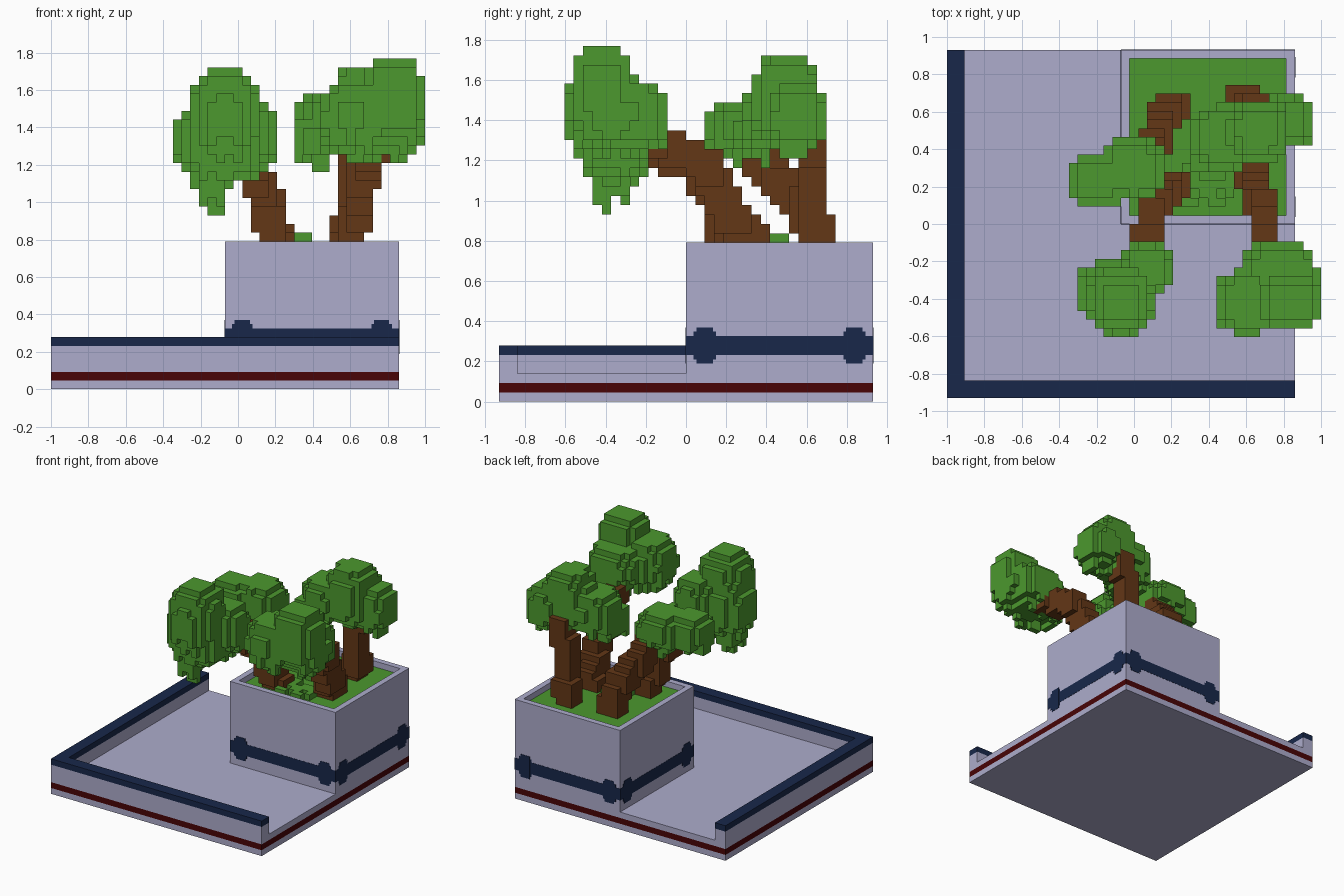
import bpy, bmesh, math, random
from mathutils import Vector, Matrix

random.seed(4)
V = 2 / 43                       # size of one block
X0, Y0 = -1.0, -20 * V           # grid origin

if "Cube" in bpy.data.objects:
    bpy.data.objects.remove(bpy.data.objects["Cube"])


def material(name, rgb):
    lin = [((c / 255 + 0.055) / 1.055) ** 2.4 for c in rgb] + [1]
    m = bpy.data.materials.new(name)
    m.use_nodes = True
    m.diffuse_color = lin
    bsdf = m.node_tree.nodes["Principled BSDF"]
    bsdf.inputs["Base Color"].default_value = lin
    bsdf.inputs["Roughness"].default_value = 0.9
    return m


STONE = material("pale stone", (173, 172, 204))
BLUE = material("navy trim", (24, 39, 74))
RED = material("dark red stripe", (72, 2, 6))
LEAF = material("leaf green", (76, 152, 46))
BARK = material("bark brown", (99, 55, 22))


def finish(name, bm, *mats):
    me = bpy.data.meshes.new(name)
    bm.normal_update()
    bm.to_mesh(me)
    bm.free()
    for m in mats:
        me.materials.append(m)
    bpy.context.collection.objects.link(bpy.data.objects.new(name, me))


def prism(outline, z0, z1):
    """Extrude a flat outline (block units) from z0 to z1."""
    bm = bmesh.new()
    f = bm.faces.new([bm.verts.new((X0 + x * V, Y0 + y * V, z0 * V)) for x, y in outline])
    top = bmesh.ops.extrude_face_region(bm, geom=[f])["geom"]
    bmesh.ops.translate(bm, vec=(0, 0, (z1 - z0) * V),
                        verts=[g for g in top if isinstance(g, bmesh.types.BMVert)])
    bmesh.ops.recalc_face_normals(bm, faces=bm.faces)
    return bm


def square(a, b):
    return [(a, a), (b, a), (b, b), (a, b)]


# --- Base slab with a painted stripe around its sides
bm = prism(square(0, 40), 0, 3)
for k in (1, 2):
    bmesh.ops.bisect_plane(bm, geom=bm.verts[:] + bm.edges[:] + bm.faces[:],
                           plane_co=(0, 0, k * V), plane_no=(0, 0, 1))
for f in bm.faces:
    f.material_index = int(abs(f.calc_center_median().z - 1.5 * V) < 0.1 * V)
finish("base_slab", bm, STONE, RED)

# --- L-shaped low wall and its trim cap
corner = [(0, 0), (40, 0), (40, 2), (2, 2), (2, 40), (0, 40)]
finish("low_wall", prism(corner, 3, 5), STONE)
finish("wall_cap", prism(corner, 5, 6), BLUE)

# --- Planter box, hollowed from the top, soil face in green
bm = prism(square(20, 40), 3, 17)
top = max(bm.faces, key=lambda f: f.calc_center_median().z)
bmesh.ops.inset_region(bm, faces=[top], thickness=V, use_even_offset=True)
soil = bmesh.ops.extrude_discrete_faces(bm, faces=[top])["faces"][0]
bmesh.ops.translate(bm, vec=(0, 0, -V), verts=soil.verts[:])
soil.material_index = 1
finish("planter_box", bm, STONE, LEAF)

# --- Trim band with a notched knob near each corner, on all four planter faces
centre = Vector((X0 + 30 * V, Y0 + 30 * V, 6 * V))
for i, side in enumerate(("front", "left", "back", "right")):
    bm = bmesh.new()
    plates = [(0, 20 * V, 2 * V, 0.003)]
    for s in (-8, 8):
        plates += [(s * V, 0.11, 0.14, 0.004), (s * V, 0.082, 0.18, 0.005)]
    for x, width, height, depth in plates:
        bmesh.ops.create_cube(bm, size=1, matrix=Matrix.Translation((x, -10 * V, 0))
                              @ Matrix.Diagonal((width, depth, height, 1)))
    bm.transform(Matrix.Translation(centre) @ Matrix.Rotation(i * math.pi / 2, 4, 'Z'))
    finish("planter_band_" + side, bm, BLUE)


# --- Block helpers
def cell(x, y, z):
    return math.floor((x - X0) / V), math.floor((y - Y0) / V), math.floor(z / V)


def blocks(name, cells, mat):
    """Mesh only the exposed sides of a set of blocks."""
    bm = bmesh.new()
    verts = {}

    def vert(c):
        if c not in verts:
            verts[c] = bm.verts.new((X0 + c[0] * V, Y0 + c[1] * V, c[2] * V))
        return verts[c]

    for c in sorted(cells):
        for axis in range(3):
            for d in (0, 1):
                n = list(c)
                n[axis] += 2 * d - 1
                if tuple(n) in cells:
                    continue
                quad = []
                for u, w in square(0, 1):
                    q = list(c)
                    q[axis] += d
                    q[(axis + 1) % 3] += u
                    q[(axis + 2) % 3] += w
                    quad.append(vert(tuple(q)))
                bm.faces.new(quad if d else quad[::-1])
    finish(name, bm, mat)


def canopy(lobes):
    """Union of boxy rounded lobes (x, y, z, radius, half height) with ragged tips below."""
    out = set()
    for x, y, z, r, h in lobes:
        lo, hi = cell(x - r, y - r, z - h), cell(x + r, y + r, z + h)
        for i in range(lo[0], hi[0] + 1):
            for j in range(lo[1], hi[1] + 1):
                for k in range(lo[2], hi[2] + 1):
                    d = (abs((X0 + (i + .5) * V - x) / r) ** 2.8
                         + abs((Y0 + (j + .5) * V - y) / r) ** 2.8
                         + abs(((k + .5) * V - z) / h) ** 2.8)
                    if d <= 1:
                        out.add((i, j, k))
    low = {}
    for i, j, k in sorted(out):
        low[i, j] = min(k, low.get((i, j), k))
    for (i, j), k in low.items():
        if random.random() < .2:
            out.add((i, j, k - 1))
    # one longer tip under the last lobe
    i, j, _ = cell(*lobes[-1][:3])
    return out | {(i + d, j, low[i, j] - n) for d in (0, 1) for n in (1, 2)}


def trunk(path):
    """Square blocky trunk stamped along a path, rooted below the soil."""
    out = set()
    for a, b in zip(path, path[1:]):
        for t in range(30):
            i, j, k = cell(*Vector(a).lerp(Vector(b), t / 29))
            out |= {(i + p, j + q, k + s) for p in (-1, 0, 1) for q in (-1, 0, 1)
                    for s in (-1, 0, 1)}
    return {c for c in out if c[2] >= 15}


wood = set()


def tree(name, path, *lobes):
    leaves = canopy(lobes)
    bark = trunk(path) - leaves
    wood.update(bark)
    blocks("tree_canopy_" + name, leaves, LEAF)
    blocks("tree_trunk_" + name, bark, BARK)


# --- Four trees
tree("front_right", [(.24, .21, .7), (.13, .16, 1), (.1, .04, 1.18), (.04, -.2, 1.25)],
     (-.07, -.41, 1.46, .18, .26), (.07, -.24, 1.36, .14, .18),
     (-.14, -.36, 1.33, .16, .2), (-.06, -.35, 1.28, .18, .18), (-.14, -.38, 1.14, .1, .14))
tree("front_left", [(.58, .36, .76), (.65, .2, .95), (.68, .1, 1.18), (.74, -.26, 1.35)],
     (.83, -.42, 1.56, .16, .22), (.78, -.29, 1.43, .2, .17),
     (.88, -.38, 1.43, .12, .15), (.61, -.42, 1.46, .17, .18))
tree("back_right", [(.24, .62, .7), (.18, .6, .95), (.12, .47, 1.08), (.08, .36, 1.22)],
     (-.2, .23, 1.36, .15, .13), (-.01, .29, 1.36, .17, .13))
tree("back_left", [(.56, .69, .7), (.59, .64, .9), (.64, .62, 1.32)],
     (.67, .5, 1.5, .17, .23), (.82, .55, 1.42, .14, .16),
     (.48, .46, 1.44, .17, .16), (.41, .38, 1.36, .13, .11))

# --- Grass tufts on the soil
tufts = {(i, j, k) for i in (28, 29) for j in (29, 30) for k in (15, 16, 17)}
for i in range(26, 33):
    for j in range(22, 27):
        if random.random() < .6:
            tufts |= {(i, j, 15), (i, j, 16)}
blocks("grass_tufts", tufts - wood, LEAF)
